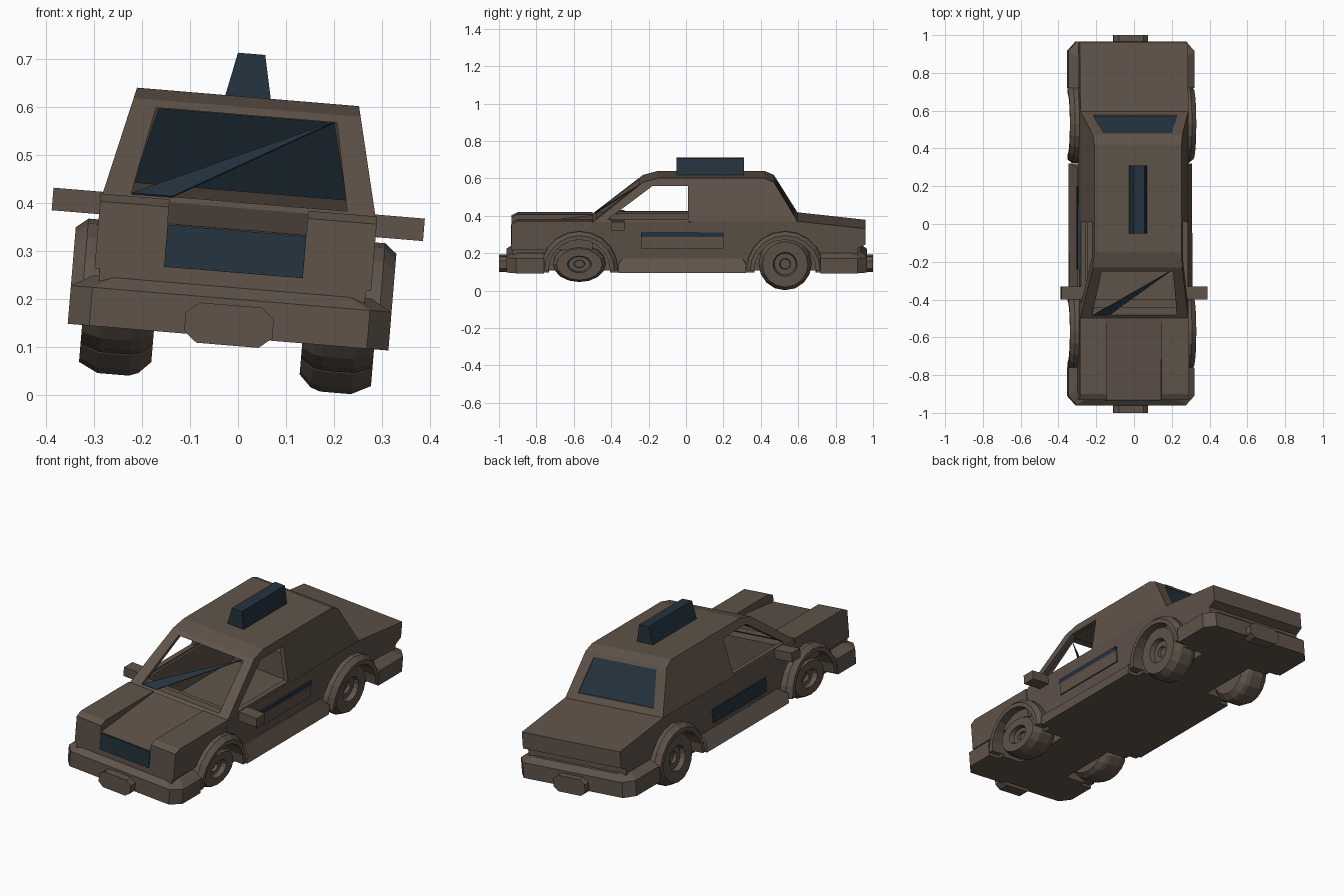
import bpy, bmesh, math
from mathutils import Matrix, Vector

if "Cube" in bpy.data.objects:
    bpy.data.objects.remove(bpy.data.objects["Cube"], do_unlink=True)

# The whole car leans to its left around its own length
LEAN = (Matrix.Translation((0, 0, 0.37)) @ Matrix.Rotation(0.083, 4, 'Y')
        @ Matrix.Translation((0, 0, -0.37)))


def material(name, rgb):
    m = bpy.data.materials.new(name)
    m.use_nodes = True
    m.diffuse_color = (*rgb, 1)
    m.node_tree.nodes["Principled BSDF"].inputs["Base Color"].default_value = (*rgb, 1)
    return m


BROWN = material("dull brown", (0.115, 0.087, 0.067))
BLUE = material("dark blue", (0.018, 0.033, 0.050))


def loft(name, rings, mat=BROWN, closed=False):
    """Skin a row of equal point rings; cap the ends or join them up."""
    bm = bmesh.new()
    rows = [[bm.verts.new(p) for p in ring] for ring in rings]
    n = len(rows[0])
    pairs = list(zip(rows, rows[1:])) + ([(rows[-1], rows[0])] if closed else [])
    for a, b in pairs:
        for i in range(n):
            j = (i + 1) % n
            bm.faces.new((a[i], a[j], b[j], b[i]))
    if not closed:
        bm.faces.new(rows[0])
        bm.faces.new(rows[-1])
    bmesh.ops.recalc_face_normals(bm, faces=bm.faces)
    mesh = bpy.data.meshes.new(name)
    bm.to_mesh(mesh)
    bm.free()
    mesh.materials.append(mat)
    ob = bpy.data.objects.new(name, mesh)
    bpy.context.collection.objects.link(ob)
    ob.matrix_world = LEAN
    return ob


def prism(name, profile, hi, lo=None, mat=BROWN):
    """Extrude a (y, z) profile across x; the limits may depend on z."""
    at = lambda f, z: f(z) if callable(f) else f
    left = [(at(hi, z), y, z) for y, z in profile]
    right = [(-at(hi, z) if lo is None else at(lo, z), y, z) for y, z in profile]
    return loft(name, [right, left], mat)


def box(name, x, y, z, mat=BROWN):
    return prism(name, [(y[0], z[0]), (y[1], z[0]), (y[1], z[1]), (y[0], z[1])], x[1], x[0], mat)


def circle(x, y, z, r, n=16):
    return [(x, y + r * math.cos(math.tau * i / n), z + r * math.sin(math.tau * i / n))
            for i in range(n)]


def carve(ob, cutters):
    for c in cutters:
        c.hide_render = True
        mod = ob.modifiers.new("cut", 'BOOLEAN')
        mod.operation, mod.solver, mod.object = 'DIFFERENCE', 'EXACT', c
    dg = bpy.context.evaluated_depsgraph_get()
    dg.update()
    mesh = bpy.data.meshes.new_from_object(ob.evaluated_get(dg))
    ob.modifiers.clear()
    ob.data = mesh
    for c in cutters:
        bpy.data.objects.remove(c, do_unlink=True)


AXLES = {"front": (-0.57, 0.69), "rear": (0.53, 1.0)}   # y position, wheel squash
HUB_Z = 0.165

# Lower body with wheel wells and cabin well
body = prism("body", [(-0.93, 0.12), (-0.93, 0.345), (-0.5, 0.39), (0.6, 0.395), (0.96, 0.355),
                      (0.96, 0.27), (0.92, 0.25), (0.92, 0.12)],
             lambda z: 0.27 if z < 0.15 else 0.287)
cuts = [prism("well_cutter", [(-0.4, 0.2), (0.34, 0.2), (0.34, 0.33), (0.5, 0.33),
                              (0.5, 0.5), (-0.4, 0.5)], 0.25)]
for y, _ in AXLES.values():
    for s in (-1, 1):
        cuts.append(loft("wheel_cutter", [circle(s * x, y, 0.14, 0.167) for x in (0.15, 0.5)]))
carve(body, cuts)

# Raised fender tops beside the hood
for side, s in (("left", 1), ("right", -1)):
    prism(side + "_hood_block", [(-0.932, 0.24), (-0.932, 0.38), (-0.9, 0.396),
                                 (-0.5, 0.396), (-0.5, 0.24)], s * 0.289, s * 0.145)

# Cabin shell with open windscreen and side windows
cabin = prism("cabin", [(-0.5, 0.388), (-0.23, 0.6), (-0.15, 0.622), (0.42, 0.622),
                        (0.47, 0.6), (0.6, 0.388)], lambda z: 0.287 - 0.235 * (z - 0.388))
carve(cabin, [
    prism("inside_cutter", [(-0.455, 0.3), (-0.455, 0.39), (-0.21, 0.585), (0.43, 0.592),
                            (0.55, 0.39), (0.55, 0.3)], lambda z: 0.262 - 0.235 * (z - 0.388)),
    prism("windscreen_cutter", [(-0.7, 0.402), (-0.3, 0.402), (-0.15, 0.584), (-0.7, 0.584)],
          lambda z: 0.226 - 0.2 * (z - 0.4)),
    prism("side_window_cutter", [(-0.42, 0.403), (-0.18, 0.58), (0.01, 0.58), (0.01, 0.403)], 0.5),
    prism("rear_window_cutter", [(0.45, 0.425), (0.7, 0.425), (0.7, 0.582), (0.4, 0.582)],
          lambda z: 0.222 - 0.25 * (z - 0.425)),
])
prism("rear_window", [(0.568, 0.42), (0.574, 0.42), (0.476, 0.585), (0.47, 0.585)],
      lambda z: 0.224 - 0.25 * (z - 0.425), mat=BLUE)

# Slanted sliver of windscreen glass
tip = Vector((0.188, -0.24, 0.585))
base = [Vector((-0.225, -0.485, 0.4)), Vector((-0.14, -0.485, 0.4))]
lift = Vector((0, -0.002, 0.003))
loft("windscreen_sliver", [[*base, tip], [p + lift for p in (*base, tip)]], BLUE)

# Grille, roof light and door strips
box("grille", (-0.145, 0.145), (-0.936, -0.928), (0.255, 0.343), BLUE)
prism("roof_light", [(-0.05, 0.6), (0.31, 0.6), (0.31, 0.712), (-0.05, 0.712)],
      lambda z: 0.052 - 0.21 * (z - 0.6), mat=BLUE)
box("right_door_strip", (-0.293, -0.285), (-0.24, 0.2), (0.22, 0.29), BLUE)
box("left_door_strip", (0.285, 0.293), (-0.24, 0.2), (0.312, 0.335), BLUE)
box("left_door_panel", (0.285, 0.293), (-0.24, 0.2), (0.25, 0.312))

# Bumpers with chamfered corners, and number plates
for end, s, inner, outer in (("front", -1, 0.76, 0.96), ("rear", 1, 0.72, 0.967)):
    def plan(inset, z):
        w, d = 0.335 - inset, outer - inset * 0.7
        half = [(w, inner), (w, d - 0.05), (w - 0.045, d)]
        return [(x, s * y, z) for x, y in half] + [(-x, s * y, z) for x, y in reversed(half)]
    loft(end + "_bumper", [plan(0, 0.12), plan(0, 0.2), plan(0.045, 0.225)])
    outline = [(0.092, 0.125), (0.092, 0.165), (0.065, 0.187)]
    ring = outline + [(-x, z) for x, z in reversed(outline)] + [(-0.065, 0.103), (0.065, 0.103)]
    loft(end + "_plate", [[(x, s * y, z) for x, z in ring] for y in (0.94, 1.0)])

# Sills, mirrors, arches and wheels on both sides
ARCH = [(0.25, 0.165), (0.25, 0.207), (0.31, 0.207), (0.335, 0.187), (0.335, 0.165)]
TYRE = [(0.155, 0.11), (0.18, 0.135), (0.2, 0.142), (0.265, 0.142), (0.305, 0.122),
        (0.305, 0.065), (0.28, 0.058), (0.28, 0.03), (0.265, 0.026)]
for side, s in (("left", 1), ("right", -1)):
    prism(side + "_sill", [(-0.36, 0.12), (0.32, 0.12), (0.32, 0.17), (0.3, 0.195),
                           (-0.34, 0.195), (-0.36, 0.17)],
          lambda z: s * (0.285 if z > 0.18 else 0.328), s * 0.2)
    box(side + "_mirror", (s * 0.27, s * 0.388), (-0.4, -0.33), (0.353, 0.4))
    for end, (y, squash) in AXLES.items():
        sweep = []
        for i in range(11):
            a = math.pi * i / 10
            sweep.append([(s * x, y + r * math.cos(a), 0.135 + r * math.sin(a)) for x, r in ARCH])
        loft(f"{end}_{side}_arch", sweep)
        wheel = loft(f"{end}_{side}_wheel", [circle(s * x, 0, 0, r) for x, r in TYRE])
        wheel.matrix_world = (LEAN @ Matrix.Translation((0, y, HUB_Z))
                              @ Matrix.Diagonal((1, 1, squash, 1)))
